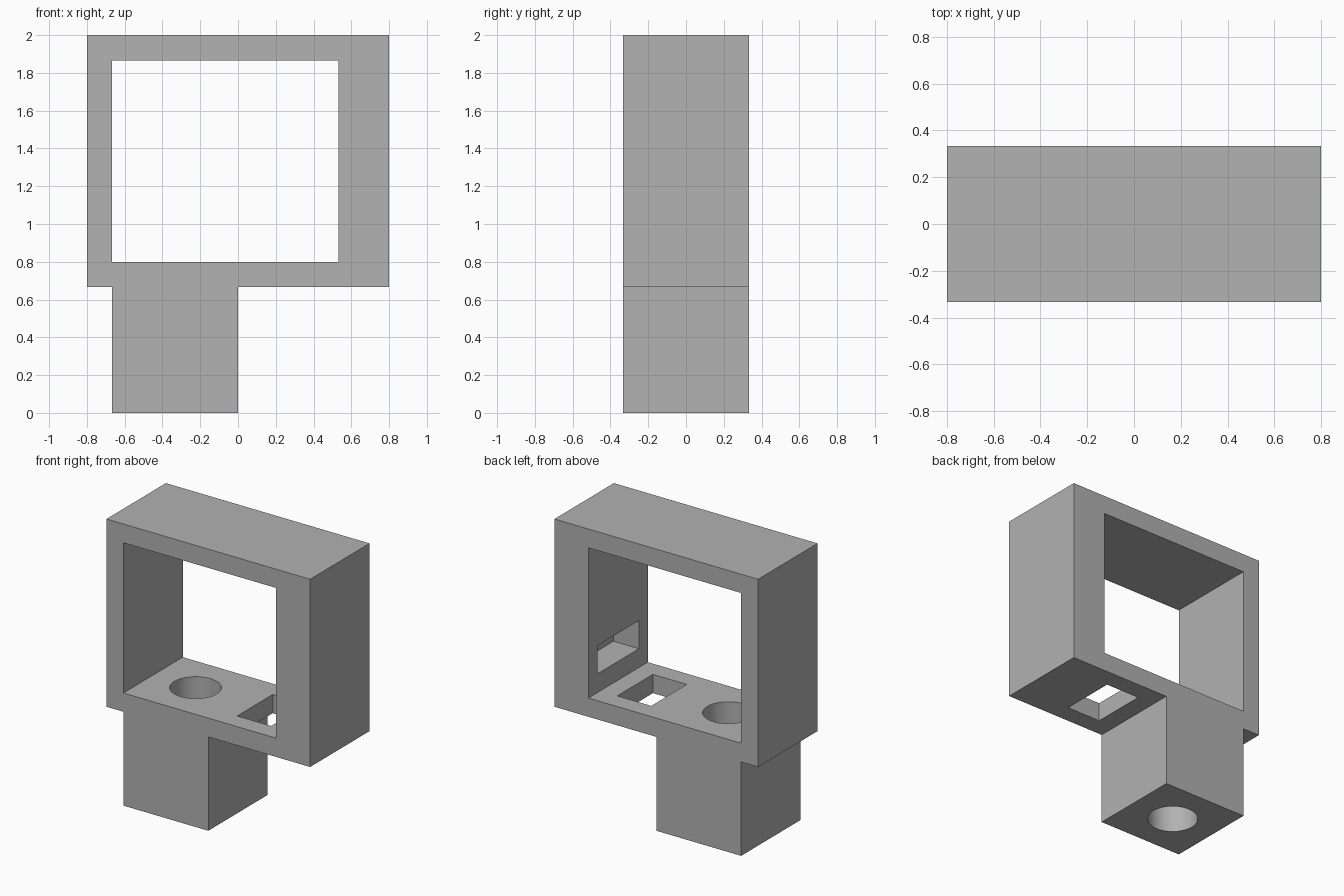
import bpy
import bmesh
from math import radians
from mathutils import Matrix, Vector

cube = bpy.data.objects.get("Cube")
if cube:
    bpy.data.objects.remove(cube, do_unlink=True)

U = 1 / 15          # design unit
HALF = 5 * U        # half the depth

grey = bpy.data.materials.new("mid grey")
grey.use_nodes = True
colour = (0.445, 0.445, 0.445, 1)
grey.diffuse_color = colour
grey.node_tree.nodes["Principled BSDF"].inputs["Base Color"].default_value = colour


def make_object(name, bm):
    bmesh.ops.recalc_face_normals(bm, faces=bm.faces)
    mesh = bpy.data.meshes.new(name)
    bm.to_mesh(mesh)
    bm.free()
    mesh.materials.append(grey)
    obj = bpy.data.objects.new(name, mesh)
    bpy.context.collection.objects.link(obj)
    return obj


def box(name, low, high):
    low, high = Vector(low) * U, Vector(high) * U
    bm = bmesh.new()
    bmesh.ops.create_cube(bm, size=1, matrix=Matrix.Translation((low + high) / 2)
                          @ Matrix.Diagonal((*(high - low), 1)))
    return make_object(name, bm)


def cylinder(name, x, radius, bottom, top):
    bm = bmesh.new()
    bmesh.ops.create_cone(bm, cap_ends=True, segments=64, radius1=radius * U,
                          radius2=radius * U, depth=(top - bottom) * U,
                          matrix=Matrix.Translation((x * U, 0, (bottom + top) / 2 * U)))
    return make_object(name, bm)


# Frame and post share one extruded outline
outline = [(-10, 0), (0, 0), (0, 10), (12, 10), (12, 30), (-12, 30), (-12, 10), (-10, 10)]
bm = bmesh.new()
face = bm.faces.new([bm.verts.new((x * U, -HALF, z * U)) for x, z in outline])
extruded = bmesh.ops.extrude_face_region(bm, geom=[face])["geom"]
bmesh.ops.translate(bm, vec=(0, 2 * HALF, 0),
                    verts=[v for v in extruded if isinstance(v, bmesh.types.BMVert)])
body = make_object("frame_with_post", bm)

# Window, round bore through the post, square floor hole, blind wall pocket
cutters = [
    box("window_cutter", (-10, -6, 12), (8, 6, 28)),
    cylinder("post_bore_cutter", -5, 2.5, -1, 14),
    box("floor_hole_cutter", (2, -3, 9), (6, 3, 13)),
    box("wall_pocket_cutter", (7, -3.5, 14), (11, 3.5, 17)),
]
bpy.context.view_layer.objects.active = body
for cutter in cutters:
    cutter.hide_render = True
    cut = body.modifiers.new(cutter.name, "BOOLEAN")
    cut.operation = "DIFFERENCE"
    cut.solver = "EXACT"
    cut.object = cutter
    bpy.ops.object.modifier_apply(modifier=cut.name)
    bpy.data.objects.remove(cutter, do_unlink=True)

# Smooth bore, crisp edges elsewhere
bpy.ops.object.select_all(action="DESELECT")
body.select_set(True)
bpy.ops.object.shade_smooth_by_angle(angle=radians(30))
